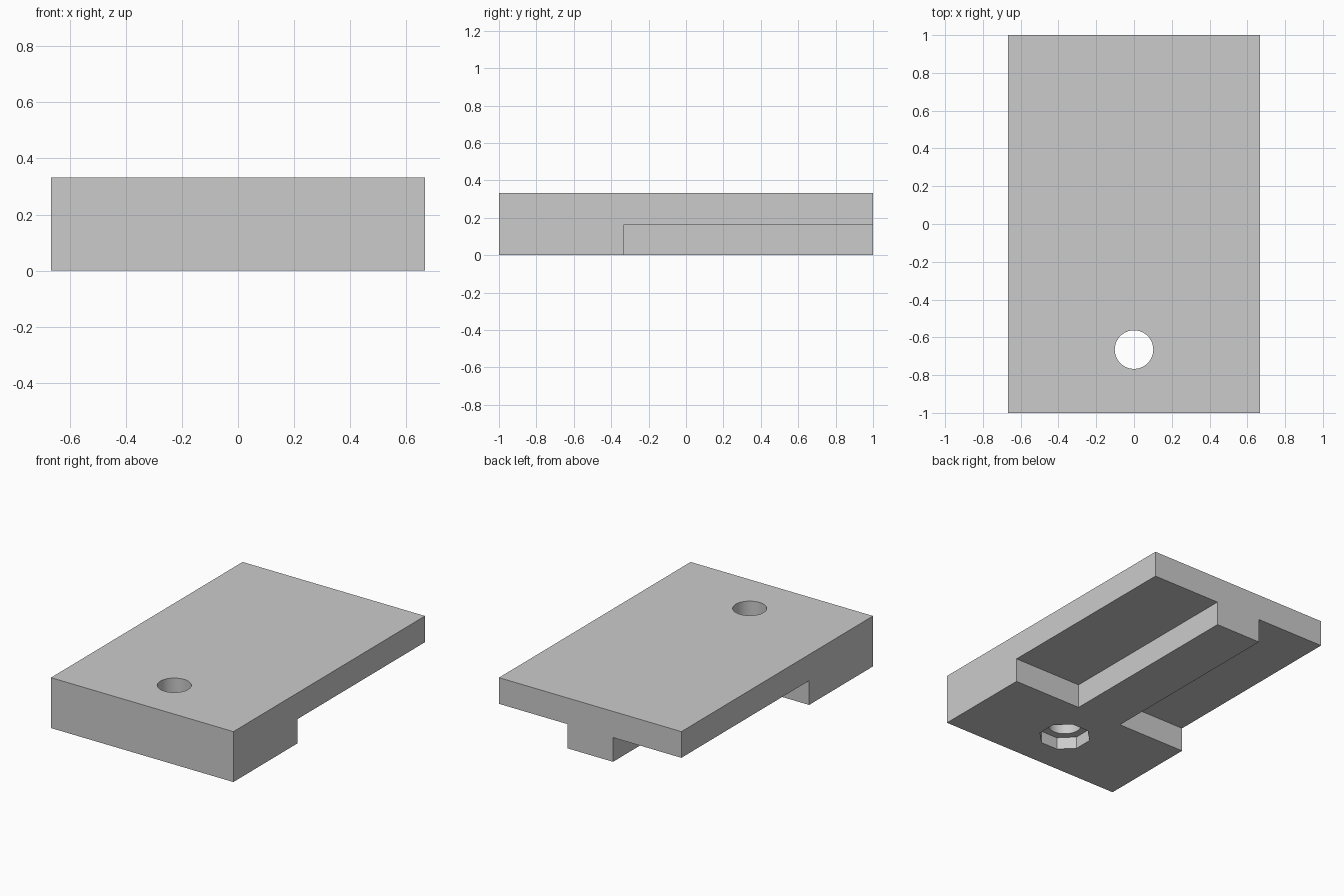
import bpy
import math

default = bpy.data.objects.get("Cube")
if default:
    bpy.data.objects.remove(default, do_unlink=True)

WIDTH, LENGTH, HEIGHT = 1.333, 2.0, 0.333
RIB_HALF = 0.167        # half width of the central rib
NOTCH_FRONT = -0.333    # where the side recesses begin
NOTCH_TOP = 0.16        # underside of the thin plate
HOLE_Y = -0.665
OVER = 0.1              # cutter overshoot

# Plain grey
grey = bpy.data.materials.new("plain grey")
grey.use_nodes = True
colour = (0.6, 0.6, 0.6, 1)
grey.diffuse_color = colour
grey.node_tree.nodes["Principled BSDF"].inputs["Base Color"].default_value = colour


def box(name, low, high):
    centre = [(a + b) / 2 for a, b in zip(low, high)]
    bpy.ops.mesh.primitive_cube_add(size=1, location=centre)
    obj = bpy.context.object
    obj.name = name
    obj.scale = [b - a for a, b in zip(low, high)]
    bpy.ops.object.transform_apply(location=True, rotation=False, scale=True)
    return obj


def prism(name, sides, radius, bottom, top, turn=0):
    bpy.ops.mesh.primitive_cylinder_add(
        vertices=sides, radius=radius, depth=top - bottom,
        location=(0, HOLE_Y, (bottom + top) / 2), rotation=(0, 0, turn))
    obj = bpy.context.object
    obj.name = name
    return obj


def cut(target, cutter):
    cutter.hide_render = True
    mod = target.modifiers.new(cutter.name, 'BOOLEAN')
    mod.operation = 'DIFFERENCE'
    mod.solver = 'EXACT'
    mod.object = cutter
    bpy.context.view_layer.objects.active = target
    bpy.ops.object.modifier_apply(modifier=mod.name)
    bpy.data.objects.remove(cutter, do_unlink=True)


# Solid block
plate = box("mounting_plate", (-WIDTH / 2, -LENGTH / 2, 0),
            (WIDTH / 2, LENGTH / 2, HEIGHT))
plate.data.materials.append(grey)

# Recesses on both sides of the rib, open at the back
for side in (-1, 1):
    edges = sorted((side * RIB_HALF, side * (WIDTH / 2 + OVER)))
    cut(plate, box("side_recess", (edges[0], NOTCH_FRONT, -OVER),
                   (edges[1], LENGTH / 2 + OVER, NOTCH_TOP)))

# Round through hole with an eight-sided nut pocket underneath
cut(plate, prism("bolt_hole", 64, 0.102, -OVER, HEIGHT + OVER))
cut(plate, prism("nut_pocket", 8, 0.16, -OVER, 0.08, math.pi / 8))

bpy.ops.object.select_all(action='DESELECT')
plate.select_set(True)
bpy.context.view_layer.objects.active = plate
bpy.ops.object.shade_smooth_by_angle(angle=math.radians(30))
